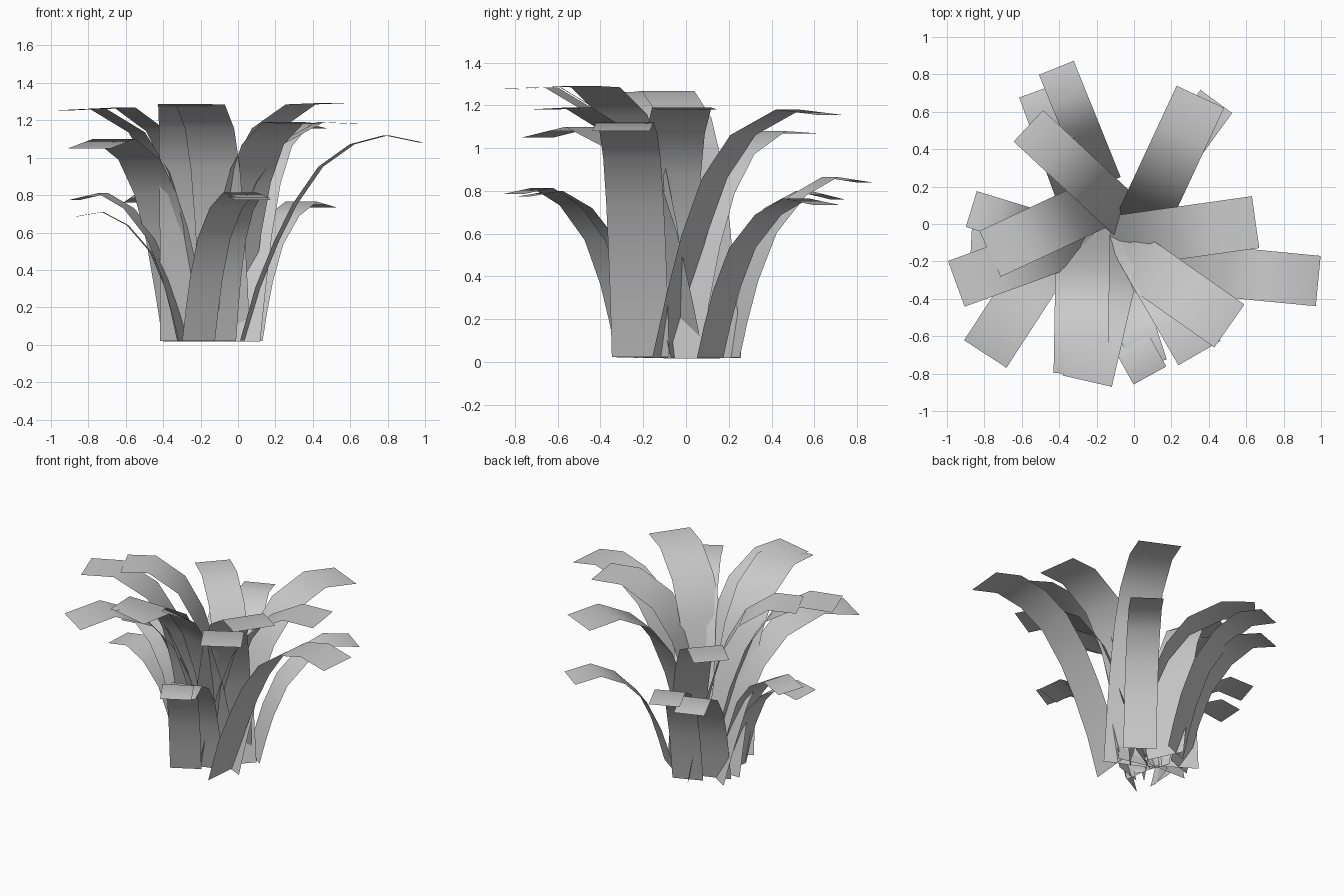
import bpy, bmesh
from math import cos, sin, radians

# Side profile of a leaf: (fraction of reach, fraction of peak height)
TALL = [(0, 0.015), (0.08, 0.25), (0.175, 0.5), (0.30, 0.73),
        (0.47, 0.90), (0.74, 1.0)]
LEANING = [(0, 0.02), (0.083, 0.27), (0.187, 0.49), (0.29, 0.67),
           (0.435, 0.85), (0.61, 0.957), (0.80, 1.0)]
LOW = [(0, 0.025), (0.06, 0.22), (0.14, 0.44), (0.28, 0.70),
       (0.50, 0.90), (0.74, 1.0)]


def leaf(name, profile, tip_x, tip_y, heading, reach, width, peak, tip_z):
    """Flat arching strip, placed by its tip and heading (degrees)."""
    a = radians(heading)
    dx, dy = cos(a), sin(a)
    base_x, base_y = tip_x - dx * reach, tip_y - dy * reach
    bm = bmesh.new()
    rows = []
    path = [(s * reach, h * peak) for s, h in profile] + [(reach, tip_z)]
    for d, z in path:
        x, y = base_x + dx * d, base_y + dy * d
        rows.append([bm.verts.new((x - dy * k * width / 2, y + dx * k * width / 2, z))
                     for k in (1, -1)])
    for r, q in zip(rows, rows[1:]):
        bm.faces.new((r[0], r[1], q[1], q[0]))
    for f in bm.faces:
        f.smooth = True
    me = bpy.data.meshes.new(name)
    bm.to_mesh(me)
    bm.free()
    bpy.context.collection.objects.link(bpy.data.objects.new(name, me))


# Tall inner leaves: tip x, tip y, heading, reach, width, peak, tip height
tall_leaves = [
    (-0.565, 0.525, 137, 0.80, 0.23, 1.08, 1.07),
    (0.355, 0.68, 65, 0.86, 0.28, 1.18, 1.155),
    (0.65, 0.01, 8, 0.82, 0.28, 1.19, 1.18),
    (0.51, -0.545, -35, 0.82, 0.28, 1.285, 1.292),
    (0.35, -0.69, -60, 0.82, 0.26, 1.19, 1.18),
    (-0.25, -0.84, -103, 0.82, 0.27, 1.285, 1.28),
    (-0.285, -0.80, -91, 0.80, 0.29, 1.287, 1.275),
    (-0.795, -0.695, -123, 0.93, 0.27, 1.10, 1.05),
    (-0.95, -0.32, 200, 0.82, 0.26, 1.262, 1.252),
    (-0.77, -0.16, 205, 0.70, 0.27, 1.268, 1.26),
]
for i, p in enumerate(tall_leaves):
    leaf(f"tall_leaf_{i + 1}", TALL, *p)

# One tall leaf that leans further out to the right
leaf("leaning_leaf", LEANING, 0.985, -0.305, -5.5, 0.965, 0.27, 1.12, 1.08)

# Short outer leaves
low_leaves = [
    (-0.415, 0.835, 112, 0.67, 0.20, 0.865, 0.84),
    (-0.52, 0.71, 110, 0.66, 0.20, 0.80, 0.76),
    (0.44, 0.655, 54, 0.67, 0.21, 0.765, 0.735),
    (0.085, -0.81, -61, 0.61, 0.20, 0.815, 0.785),
    (0.08, -0.755, -72, 0.60, 0.20, 0.80, 0.775),
    (-0.87, 0.08, 163, 0.60, 0.20, 0.81, 0.775),
    (-0.87, -0.085, 177, 0.56, 0.20, 0.71, 0.685),
]
for i, p in enumerate(low_leaves):
    leaf(f"low_leaf_{i + 1}", LOW, *p)
